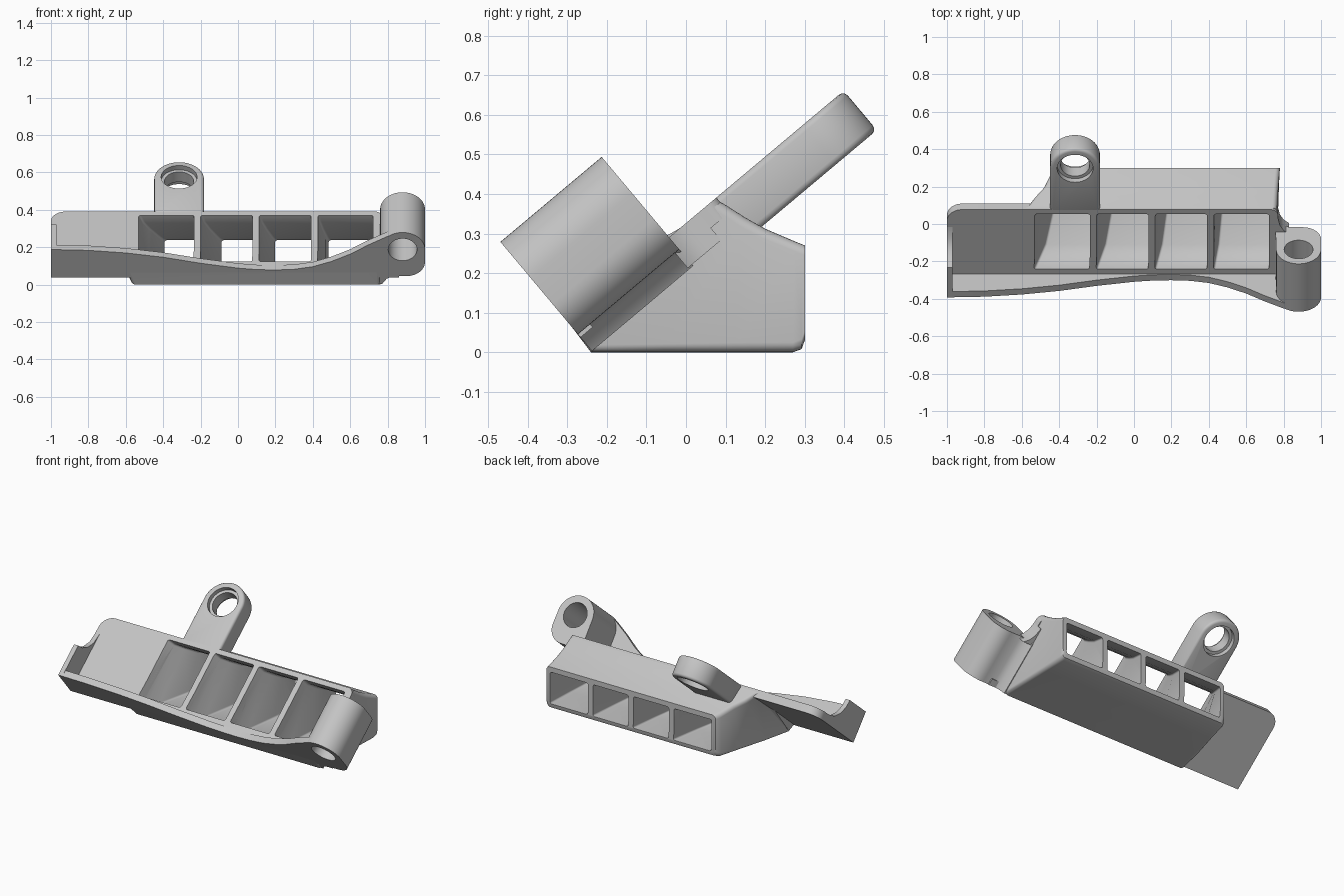
import bpy, bmesh, math
from mathutils import Vector

if "Cube" in bpy.data.objects:
    bpy.data.objects.remove(bpy.data.objects["Cube"])

grey = bpy.data.materials.new("plain grey")
grey.use_nodes = True
grey.diffuse_color = (0.55, 0.55, 0.55, 1)
grey.node_tree.nodes["Principled BSDF"].inputs["Base Color"].default_value = (0.55, 0.55, 0.55, 1)

TILT = math.radians(40)
C, S = math.cos(TILT), math.sin(TILT)
FRONT, FACE, BACK = -0.18, 0.25, 0.20   # flange outside, plate face, plate rear


def tilt(x, s, t):
    """Bracket frame: s runs up the tilted plate, t stands out of it."""
    return Vector((x, C * s - S * t, S * s + C * t))


def along_s(a, b, h):
    return tilt(a, h, b)


def along_t(a, b, h):
    return tilt(a, b, h)


def along_x(a, b, h):
    return tilt(h, a, b)


def loft(name, groups, triangles=False):
    """Closed skin through each list of rings."""
    bm = bmesh.new()
    for rings in groups:
        vs = [[bm.verts.new(p) for p in ring] for ring in rings]
        n = len(vs[0])
        for lo, hi in zip(vs, vs[1:]):
            for i in range(n):
                j = (i + 1) % n
                bm.faces.new((lo[i], lo[j], hi[j], hi[i]))
        bm.faces.new(vs[0][::-1])
        bm.faces.new(vs[-1])
    if triangles:
        bmesh.ops.triangulate(bm, faces=bm.faces[:])
    bmesh.ops.recalc_face_normals(bm, faces=bm.faces[:])
    mesh = bpy.data.meshes.new(name)
    bm.to_mesh(mesh)
    bm.free()
    ob = bpy.data.objects.new(name, mesh)
    bpy.context.collection.objects.link(ob)
    mesh.materials.append(grey)
    return ob


def prism(name, outline, place, lo, hi):
    return loft(name, [[[place(a, b, h) for a, b in outline] for h in (lo, hi)]])


def arc(cx, cy, r, start, end, n=10):
    angles = [math.radians(start + (end - start) * i / n) for i in range(n + 1)]
    return [(cx + r * math.cos(a), cy + r * math.sin(a)) for a in angles]


def circle(cx, cy, r):
    return arc(cx, cy, r, 0, 360, 48)[:-1]


def ring(x0, x1, floor, ceil, r):
    """Rounded rectangle spanning x0..x1 and floor..ceil, both (y, z)."""
    f, c = Vector((0, *floor)), Vector((0, *ceil))
    h = (c - f).length
    flat = (arc(x1 - r, r, r, -90, 0, 5) + arc(x1 - r, h - r, r, 0, 90, 5)
            + arc(x0 + r, h - r, r, 90, 180, 5) + arc(x0 + r, r, r, 180, 270, 5))
    return [f.lerp(c, v / h) + Vector((x, 0, 0)) for x, v in flat]


def activate(ob):
    bpy.ops.object.select_all(action='DESELECT')
    ob.select_set(True)
    bpy.context.view_layer.objects.active = ob


def apply(ob, mod):
    activate(ob)
    bpy.ops.object.modifier_apply(modifier=mod.name)


def cut(ob, *cutters):
    for cutter in cutters:
        mod = ob.modifiers.new("cut", 'BOOLEAN')
        mod.operation, mod.solver, mod.object = 'DIFFERENCE', 'EXACT', cutter
        apply(ob, mod)


def yz(s, t):
    p = tilt(0, s, t)
    return p.y, p.z


# Duct shell: left x, right x, floor point, ceiling point
shell = [
    (-0.60, 0.765, yz(FRONT, 0.235), yz(0.31, 0.235)),
    (-0.57, 0.765, (-0.24, 0), (0.10, 0.372)),
    (-0.53, 0.768, (-0.06, 0), (0.15, 0.34)),
    (-0.48, 0.772, (0.12, 0), (0.20, 0.312)),
    (-0.44, 0.778, (0.27, 0), (0.275, 0.28)),
    (-0.425, 0.78, (0.292, 0.008), (0.295, 0.272)),
    (-0.42, 0.78, (0.30, 0.03), (0.30, 0.27)),
]
body = loft("duct_body", [[ring(a, b, f, c, 0.025) for a, b, f, c in shell]], True)

# Four slanting cells, leaving ribs between them
inside = [
    (0, (-0.254, 0.139), (0.039, 0.386)),
    (0.2, (-0.187, 0.06), (0.085, 0.335)),
    (0.42, (-0.11, 0.035), (0.14, 0.30)),
    (0.72, (0.10, 0.035), (0.21, 0.262)),
    (1, (0.32, 0.035), (0.32, 0.232)),
]
cells = []
for i in range(4):
    rings = []
    for k, f, c in inside:
        x0, x1 = -0.54 + 0.155 * k, 0.72 + 0.035 * k
        w = (x1 - x0) / 4
        a = x0 + i * w + (0.018 if i > 0 else 0)
        b = x0 + (i + 1) * w - (0.018 if i < 3 else 0)
        rings.append(ring(a, b, f, c, 0.012))
    cells.append(rings)
cell_cutter = loft("cell_cutter", cells, True)

# Tilted face plate
plate = prism("face_plate", [(-1, FRONT), (0.77, FRONT)]
              + arc(0.73, 0.27, 0.04, 0, 90) + arc(-0.92, 0.23, 0.08, 90, 180),
              along_t, BACK, FACE)

# Swept front flange
edge = [(-1, 0.396), (-0.8, 0.39), (-0.6, 0.372), (-0.4, 0.342), (-0.2, 0.30),
        (0, 0.266), (0.1, 0.256), (0.2, 0.253), (0.3, 0.258), (0.4, 0.276),
        (0.5, 0.313), (0.6, 0.364), (0.7, 0.43), (0.8, 0.488), (0.86, 0.51)]
flange = prism("front_flange", edge + [(0.86, BACK), (-1, BACK)], along_s, FRONT, -0.14)

# Raised end wall with a hollow run-out
end_wall = prism("end_wall", [(FRONT, BACK), (0.19, BACK), (0.19, FACE), (0.12, 0.263),
                 (0.07, 0.30), (0.04, 0.35), (0.03, 0.396), (FRONT, 0.396)],
                 along_x, -1, -0.97)

# Pivot boss and its fillet into the plate
boss = prism("pivot_boss", arc(0.88, 0.395, 0.12, 180, 0, 28) + arc(0.9, 0.31, 0.1, 0, -90)
             + [(0.83, 0.21), (0.795, 0.192), (0.77, 0.155), (0.755, 0.155)],
             along_s, FRONT, 0.154)
gusset = prism("boss_fillet", [(0.75, 0.14), (0.83, 0.14), (0.80, 0.165), (0.78, 0.20),
               (0.77, 0.25), (0.75, 0.25)], along_t, 0.16, FACE)
boss_hole = prism("boss_hole_cutter", circle(0.88, 0.395, 0.077), along_s, -0.3, 0.3)

# Mounting arm with a counterbored eye
arm = prism("mounting_arm", [(-0.448, 0.29), (-0.182, 0.29)]
            + arc(-0.315, 0.597, 0.133, 0, 180, 28), along_t, 0.12, FACE)
bevel = arm.modifiers.new("edge", 'BEVEL')
bevel.width, bevel.segments = 0.016, 3
bevel.limit_method, bevel.angle_limit = 'ANGLE', math.radians(60)
apply(arm, bevel)
eye = prism("eye_cutter", circle(-0.315, 0.597, 0.078), along_t, 0, 0.4)
recesses = [prism("recess_cutter", circle(-0.315, 0.597, 0.096), along_t, lo, hi)
            for lo, hi in ((0.22, 0.3), (0.08, 0.15))]

for part in (body, plate, arm):
    cut(part, cell_cutter)
cut(arm, eye, *recesses)
cut(boss, boss_hole)
cut(flange, boss_hole)
for helper in (cell_cutter, boss_hole, eye, *recesses):
    bpy.data.objects.remove(helper)

for part in (body, plate, flange, end_wall, boss, gusset, arm):
    activate(part)
    bpy.ops.object.shade_smooth_by_angle(angle=math.radians(32))
